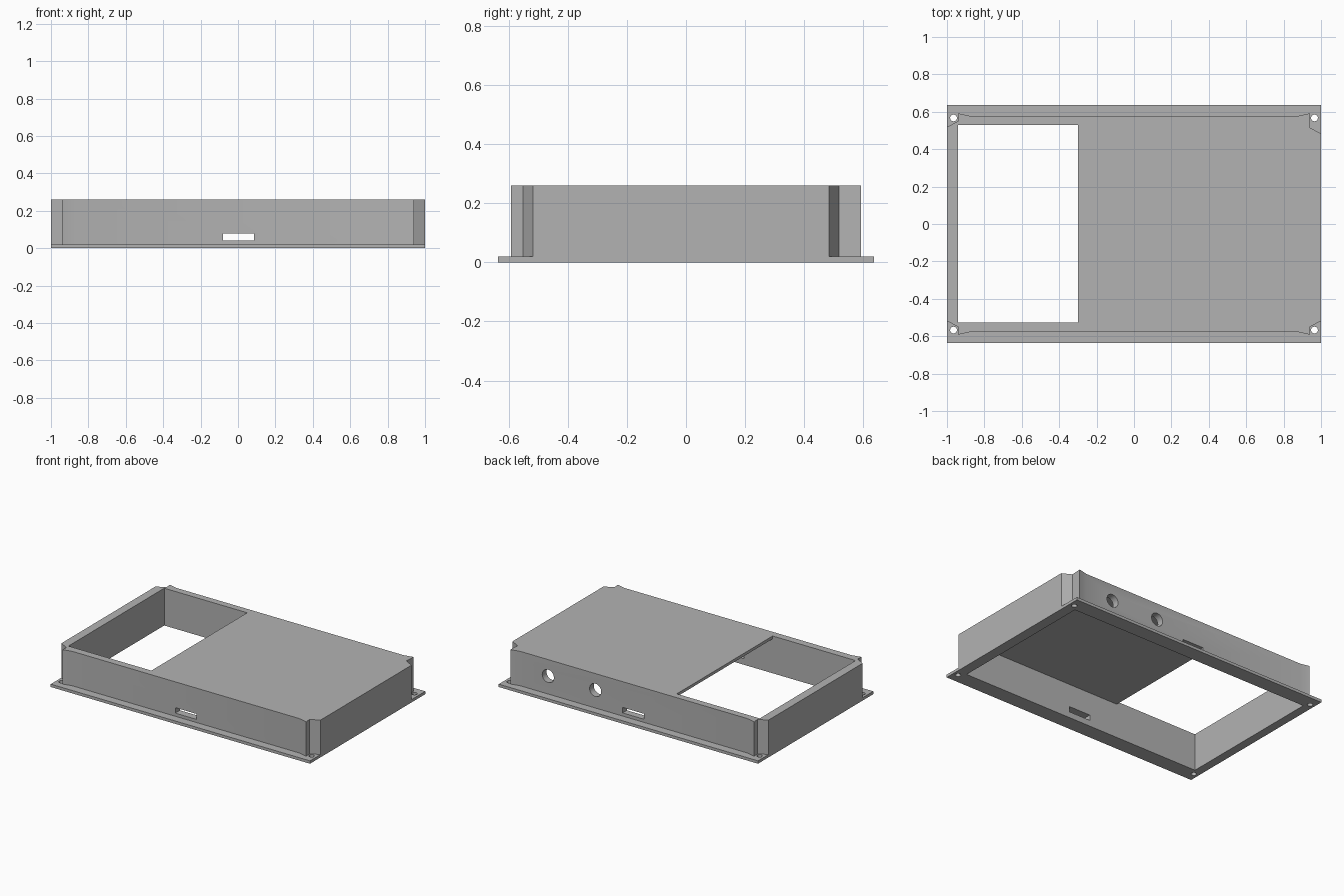
import bpy
import bmesh
import math

if "Cube" in bpy.data.objects:
    bpy.data.objects.remove(bpy.data.objects["Cube"], do_unlink=True)

FLANGE_TOP, TOP, LID = 0.02, 0.26, 0.02
INNER = (-0.94, 0.928, -0.526, 0.53)      # cavity: x min, x max, y min, y max

grey = bpy.data.materials.new("plain grey")
grey.use_nodes = True
COLOUR = (0.45, 0.45, 0.45, 1)
grey.diffuse_color = COLOUR
grey.node_tree.nodes["Principled BSDF"].inputs["Base Color"].default_value = COLOUR


def prism(name, outline, z0, z1):
    """Extrude a flat outline upwards into a closed solid."""
    bm = bmesh.new()
    face = bm.faces.new([bm.verts.new((x, y, z0)) for x, y in outline])
    grown = bmesh.ops.extrude_face_region(bm, geom=[face])["geom"]
    top = [v for v in grown if isinstance(v, bmesh.types.BMVert)]
    bmesh.ops.translate(bm, verts=top, vec=(0, 0, z1 - z0))
    bmesh.ops.recalc_face_normals(bm, faces=bm.faces)
    mesh = bpy.data.meshes.new(name)
    bm.to_mesh(mesh)
    bm.free()
    mesh.materials.append(grey)
    obj = bpy.data.objects.new(name, mesh)
    bpy.context.collection.objects.link(obj)
    return obj


def block(name, x0, x1, y0, y1, z0, z1):
    return prism(name, [(x0, y0), (x1, y0), (x1, y1), (x0, y1)], z0, z1)


def cylinder(name, radius, depth, location, rotation=(0, 0, 0)):
    bpy.ops.mesh.primitive_cylinder_add(vertices=32, radius=radius, depth=depth,
                                        location=location, rotation=rotation)
    obj = bpy.context.object
    obj.name = name
    obj.data.materials.append(grey)
    return obj


def cut(target, cutter):
    """Subtract the cutter from the target, then discard the cutter."""
    mod = target.modifiers.new("cut", "BOOLEAN")
    mod.operation, mod.solver, mod.object = "DIFFERENCE", "EXACT", cutter
    bpy.context.view_layer.objects.active = target
    bpy.ops.object.modifier_apply(modifier=mod.name)
    bpy.data.objects.remove(cutter, do_unlink=True)


# Housing outline: screw notches in the corners, the back left one deeper
def corner(sx, sy, drop=0.0):
    return [(sx, sy * (0.518 - drop)), (sx * 0.937, sy * (0.552 - drop)),
            (sx * 0.941, sy * 0.592), (sx * 0.875, sy * 0.577)]


outline = (corner(1, 1, 0.035) + corner(-1, 1)[::-1]
           + corner(-1, -1) + corner(1, -1)[::-1])
housing = prism("housing", outline, FLANGE_TOP, TOP)

# Hollow inside, and the large opening in the lid
x0, x1, y0, y1 = INNER
cut(housing, block("cavity", x0, x1, y0, y1, -0.1, TOP - LID))
cut(housing, block("lid_opening", x0, -0.30, y0, y1, 0.1, 0.4))

# Slots through the front and back walls, round ports in the back wall
cut(housing, block("slots", -0.08, 0.085, -0.8, 0.8, 0.042, 0.08))
for x in (0.66, 0.295):
    cut(housing, cylinder("port", 0.045, 0.3, (x, 0.57, 0.145), (math.pi / 2, 0, 0)))

# Mounting flange around the base with four screw holes
flange = block("mounting_flange", -1, 1, -0.635, 0.635, 0, FLANGE_TOP)
cut(flange, block("flange_opening", x0, x1, y0, y1, -0.1, 0.1))
for sx in (-1, 1):
    for sy in (-1, 1):
        cut(flange, cylinder("screw_hole", 0.018, 0.2, (sx * 0.965, sy * 0.567, 0)))

for obj in (housing, flange):
    bpy.ops.object.select_all(action="DESELECT")
    obj.select_set(True)
    bpy.context.view_layer.objects.active = obj
    bpy.ops.object.shade_smooth_by_angle(angle=math.radians(20))
